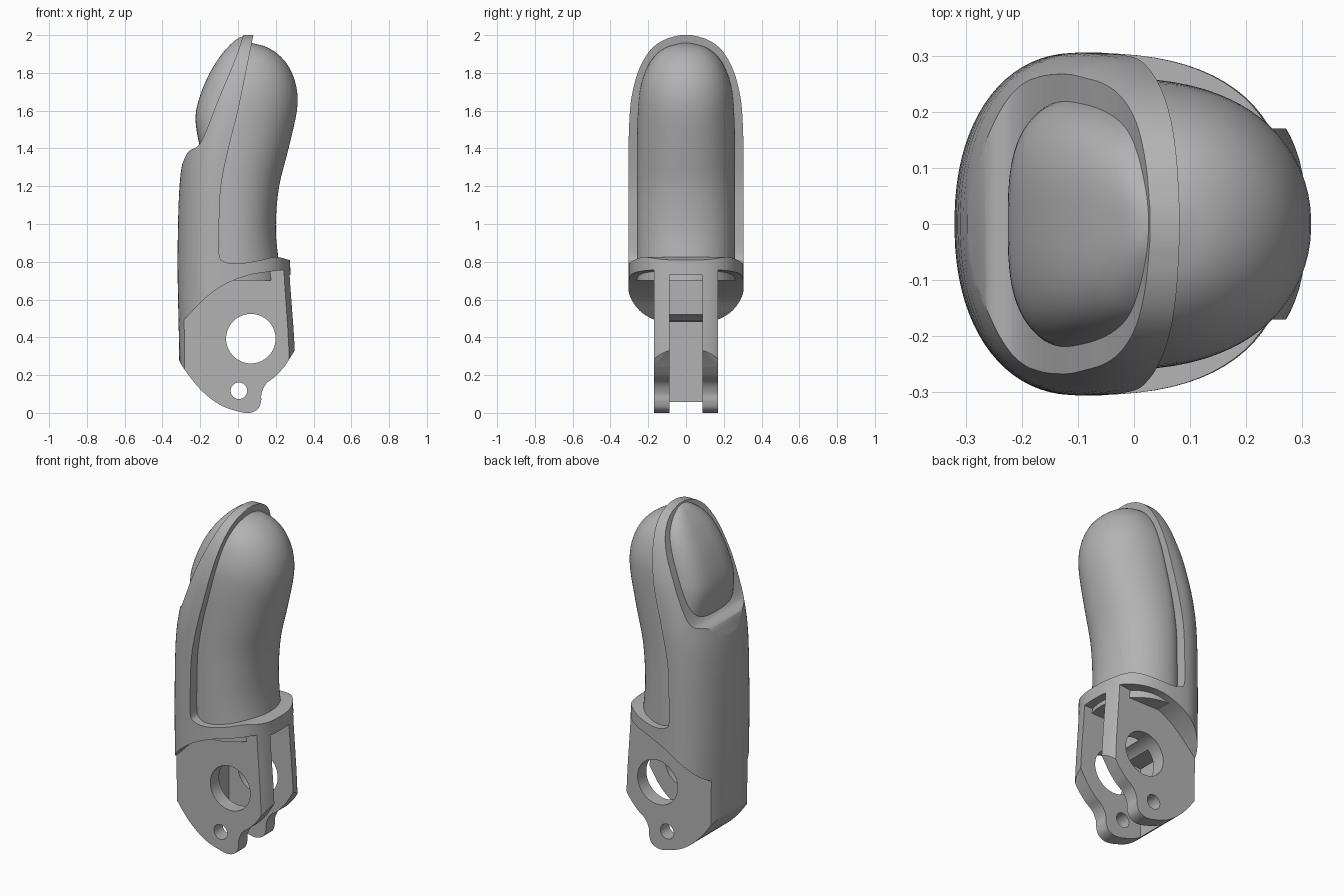
import bpy, bmesh, math
from mathutils import Vector

cube = bpy.data.objects.get("Cube")
if cube:
    bpy.data.objects.remove(cube, do_unlink=True)

grey = bpy.data.materials.new("warm grey")
grey.use_nodes = True
grey.diffuse_color = (0.45, 0.45, 0.45, 1)
grey.node_tree.nodes["Principled BSDF"].inputs["Base Color"].default_value = grey.diffuse_color


def spline(points, steps=6):
    """Smooth run through control points of any dimension."""
    pts = [Vector(p) for p in points]
    out = []
    for i in range(len(pts) - 1):
        p1, p2 = pts[i], pts[i + 1]
        p0 = pts[i - 1] if i else p1 * 2 - p2
        p3 = pts[i + 2] if i + 2 < len(pts) else p2 * 2 - p1
        for k in range(steps):
            t = k / steps
            m1, m2 = (p2 - p0) / 2, (p3 - p1) / 2
            out.append(p1 + m1 * t + (3 * (p2 - p1) - 2 * m1 - m2) * t**2
                       + (2 * (p1 - p2) + m1 + m2) * t**3)
    return out + [pts[-1]]


def finish(bm, name):
    bmesh.ops.recalc_face_normals(bm, faces=bm.faces)
    mesh = bpy.data.meshes.new(name)
    bm.to_mesh(mesh)
    bm.free()
    mesh.materials.append(grey)
    obj = bpy.data.objects.new(name, mesh)
    bpy.context.collection.objects.link(obj)
    return obj


def loft(name, rows, back_power, front_power, sides=80, steps=4):
    """Skin through rows of (height, back x, centre x, front x, half width)."""
    bm = bmesh.new()
    rings = []
    for z, back, mid, front, half in spline(rows, steps):
        ring = []
        for i in range(sides):
            a = math.tau * (i + 0.5) / sides
            c, s = math.cos(a), math.sin(a)
            e = 2 / (front_power if c > 0 else back_power)
            reach = front - mid if c > 0 else back - mid
            ring.append(bm.verts.new((mid + reach * abs(c)**e,
                                      math.copysign(half * abs(s)**e, s), z)))
        rings.append(ring)
    for low, high in zip(rings, rings[1:]):
        for i in range(sides):
            j = (i + 1) % sides
            bm.faces.new((low[i], low[j], high[j], high[i]))
    bm.faces.new(rings[0])
    bm.faces.new(rings[-1])
    return finish(bm, name)


def prism(name, outline, half):
    """Side outline in x and z, extruded across the width."""
    bm = bmesh.new()
    near = [bm.verts.new((p[0], -half, p[1])) for p in outline]
    face = bm.faces.new(near)
    res = bmesh.ops.extrude_face_region(bm, geom=[face])
    moved = [v for v in res["geom"] if isinstance(v, bmesh.types.BMVert)]
    bmesh.ops.translate(bm, verts=moved, vec=(0, 2 * half, 0))
    return finish(bm, name)


def combine(obj, cutter, operation):
    mod = obj.modifiers.new("cut", "BOOLEAN")
    mod.object, mod.operation, mod.solver = cutter, operation, "EXACT"
    graph = bpy.context.evaluated_depsgraph_get()
    mesh = bpy.data.meshes.new_from_object(obj.evaluated_get(graph))
    obj.modifiers.clear()
    obj.data = mesh
    bpy.data.objects.remove(cutter, do_unlink=True)


def disc(x, z, radius, sides=64):
    return [(x + radius * math.cos(math.tau * i / sides),
             z + radius * math.sin(math.tau * i / sides)) for i in range(sides)]


def rectangle(x0, x1, z0, z1):
    return [(x0, z0), (x1, z0), (x1, z1), (x0, z1)]


# Common outer envelope of the shell and the fork
envelope = [(-0.05, -0.31, -0.1, 0.31, 0.305), (0.33, -0.312, -0.1, 0.307, 0.305),
            (0.8, -0.32, -0.1, 0.275, 0.305), (1.2, -0.31, -0.1, 0.27, 0.305),
            (1.4, -0.28, -0.08, 0.27, 0.305), (1.6, -0.24, -0.02, 0.27, 0.297),
            (1.7, -0.21, 0.01, 0.27, 0.283), (1.8, -0.19, 0.03, 0.26, 0.256),
            (1.88, -0.17, 0.04, 0.25, 0.218), (1.94, -0.15, 0.05, 0.24, 0.17),
            (1.98, -0.12, 0.055, 0.22, 0.105), (2.0, -0.1, 0.06, 0.2, 0.03)]

# Shell with its collar, open nail side and swept lower rim
shell = loft("shell", envelope, 2.2, 2.6)
lower_rim = spline([(-0.3, 0.48), (-0.25, 0.53), (-0.17, 0.61), (-0.07, 0.68),
                    (0.06, 0.73), (0.22, 0.755)]) + [(0.4, 0.76)]
collar_top = [(0.4, 0.8)] + spline([(0.27, 0.81), (0.2, 0.825), (0.1, 0.805), (0, 0.79),
                                    (-0.07, 0.8), (-0.1, 0.84), (-0.1, 1.0),
                                    (-0.09, 1.2), (-0.05, 1.4), (0, 1.6),
                                    (0.045, 1.82), (0.085, 2.02)])
nail_rim = spline([(0.035, 2.02), (-0.02, 1.86), (-0.1, 1.67), (-0.17, 1.49),
                   (-0.21, 1.415), (-0.26, 1.385), (-0.29, 1.33), (-0.36, 1.15)])
combine(shell, prism("shell_side", lower_rim + collar_top + nail_rim + [(-0.4, 0.48)], 0.5),
        "INTERSECT")

# Soft finger pad
pad = loft("pad", [(0.7, -0.2, -0.03, 0.235, 0.26), (0.85, -0.2, -0.03, 0.21, 0.26),
                   (1.0, -0.2, -0.03, 0.2, 0.26), (1.2, -0.19, -0.03, 0.218, 0.26),
                   (1.4, -0.15, -0.01, 0.268, 0.26), (1.6, -0.07, 0.02, 0.312, 0.255),
                   (1.72, -0.02, 0.04, 0.31, 0.242), (1.82, 0.0, 0.05, 0.276, 0.21),
                   (1.89, 0.02, 0.055, 0.222, 0.165), (1.935, 0.03, 0.06, 0.155, 0.105),
                   (1.957, 0.04, 0.06, 0.08, 0.03)], 2.2, 2.1)

# Bulging nail
nail = loft("nail", [(1.3, -0.17, -0.05, 0, 0.2), (1.42, -0.205, -0.07, 0, 0.225),
                     (1.55, -0.225, -0.04, 0, 0.23), (1.65, -0.21, -0.02, 0.02, 0.225),
                     (1.78, -0.16, 0.01, 0.04, 0.205), (1.88, -0.1, 0.03, 0.05, 0.17),
                     (1.94, -0.05, 0.04, 0.05, 0.12), (1.98, -0.005, 0.045, 0.055, 0.06),
                     (1.993, 0.025, 0.045, 0.055, 0.02)], 3, 2)

# Hinge fork: envelope trimmed to a flat-sided block
fork = loft("hinge_fork", envelope[:4], 2.2, 2.6)
fork_side = spline([(-0.33, 0.32), (-0.29, 0.24), (-0.2, 0.125), (-0.1, 0.045), (0, 0.008),
                    (0.06, 0), (0.105, 0.02), (0.122, 0.06), (0.125, 0.105), (0.15, 0.155),
                    (0.2, 0.195), (0.25, 0.25)])
fork_side += [(0.3, 0.33), (0.4, 0.4), (0.4, 0.77), (-0.15, 0.77), (-0.4, 0.6), (-0.4, 0.4)]
combine(fork, prism("fork_side", fork_side, 0.17), "INTERSECT")

# Slot between the fork arms, then the hinge and pin holes
slot = [(-0.12, -0.1), (0.5, -0.1), (0.5, 0.73), (0.04, 0.73), (0.04, 0.51),
        (0.02, 0.49), (-0.12, 0.48)]
combine(fork, prism("slot", slot, 0.088), "DIFFERENCE")
combine(fork, prism("hinge_hole", disc(0.068, 0.393, 0.131), 0.4), "DIFFERENCE")
combine(fork, prism("pin_hole", disc(0.005, 0.117, 0.044, 32), 0.4), "DIFFERENCE")

for obj in (shell, pad, nail, fork):
    bpy.ops.object.select_all(action="DESELECT")
    obj.select_set(True)
    bpy.context.view_layer.objects.active = obj
    bpy.ops.object.shade_smooth_by_angle(angle=math.radians(32))
